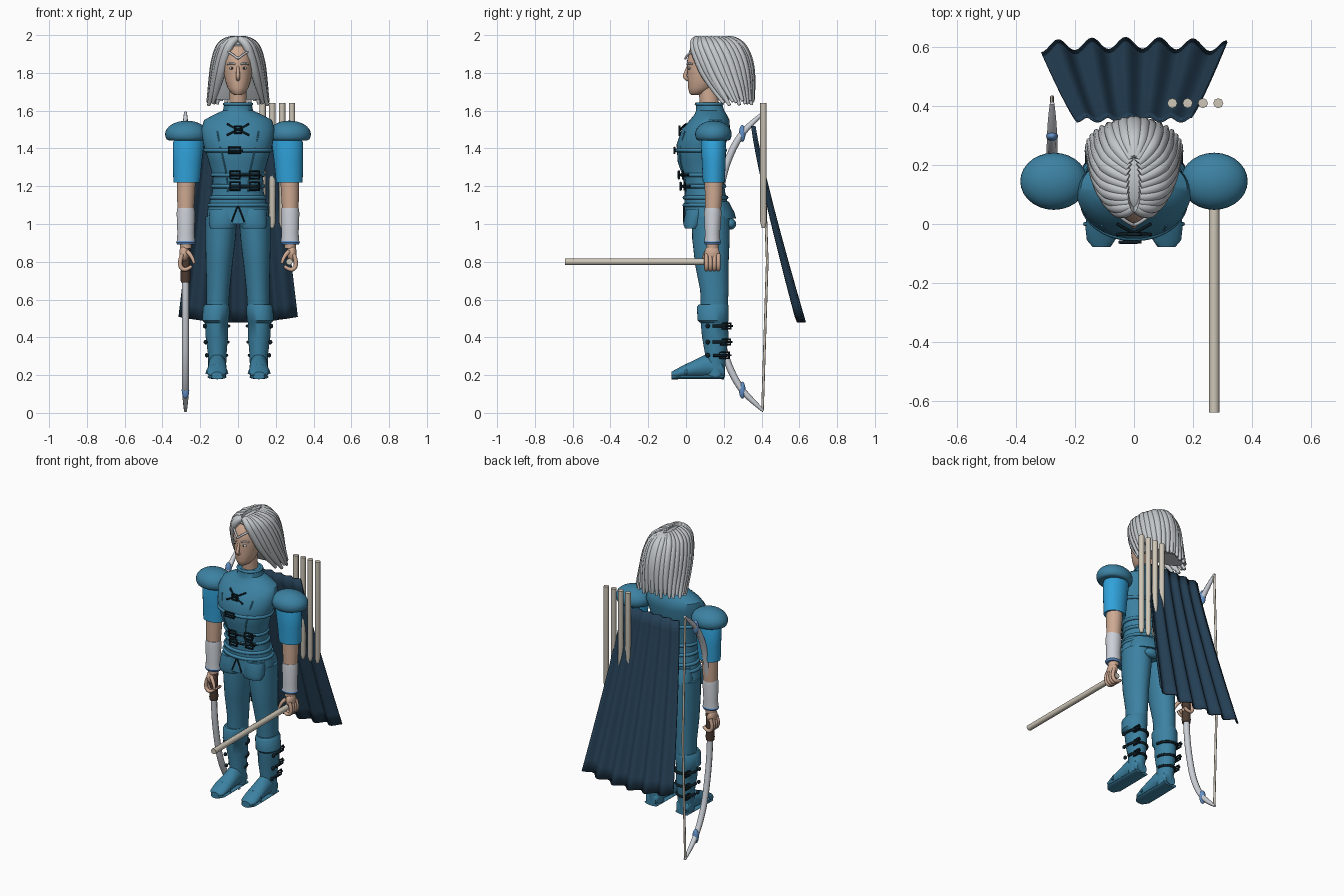
import bpy, bmesh, math
from math import sin, cos, pi
from mathutils import Vector

default_cube = bpy.data.objects.get("Cube")
if default_cube:
    bpy.data.objects.remove(default_cube, do_unlink=True)


def material(name, *rgb):
    mat = bpy.data.materials.new(name)
    mat.use_nodes = True
    mat.diffuse_color = (*rgb, 1)
    mat.node_tree.nodes["Principled BSDF"].inputs["Base Color"].default_value = (*rgb, 1)
    return mat


TEAL = material("teal cloth", .045, .22, .36)
AZURE = material("azure sleeve", .03, .36, .7)
SKIN = material("skin", .62, .4, .29)
HAIR = material("silver hair", .55, .58, .6)
PALE = material("pale metal", .6, .63, .68)
BONE = material("bone wood", .62, .57, .48)
NAVY = material("navy cape", .018, .05, .09)
BLACK = material("dark buckle", .005, .014, .02)
GEM = material("blue gem", .12, .28, .58)
BROWN = material("brown leather", .075, .045, .032)
SIDES = (("left", 1), ("right", -1))


def finish(name, bm, mat, angle=40):
    bmesh.ops.recalc_face_normals(bm, faces=bm.faces)
    mesh = bpy.data.meshes.new(name)
    bm.to_mesh(mesh)
    bm.free()
    mesh.materials.append(mat)
    mesh.shade_smooth()
    mesh.set_sharp_from_angle(angle=math.radians(angle))
    obj = bpy.data.objects.new(name, mesh)
    bpy.context.collection.objects.link(obj)
    return obj


def loft(name, rings, mat, s=1, n=28, flat=False):
    """Skin elliptical rings (x, y, z, rx, r2); flat stands the rings in the xz plane."""
    bm = bmesh.new()
    loops = []
    for x, y, z, rx, r2 in rings:
        loop = []
        for i in range(n):
            a = 2 * pi * i / n
            dx, d = rx * cos(a), r2 * sin(a)
            loop.append(bm.verts.new((s * (x + dx), y + (0 if flat else d), z + (d if flat else 0))))
        loops.append(loop)
    for lo, hi in zip(loops, loops[1:]):
        for i in range(n):
            bm.faces.new((lo[i], lo[(i + 1) % n], hi[(i + 1) % n], hi[i]))
    bm.faces.new(loops[0])
    bm.faces.new(loops[-1])
    return finish(name, bm, mat)


def ball(name, centre, size, mat, floor=-1):
    bm = bmesh.new()
    bmesh.ops.create_uvsphere(bm, u_segments=28, v_segments=16, radius=1)
    for v in bm.verts:
        v.co.z = max(v.co.z, floor)
        v.co = Vector(c + p * r for c, p, r in zip(centre, v.co, size))
    return finish(name, bm, mat)


def tube(name, points, radius, mat, radii=None, closed=False, smooth=True):
    curve = bpy.data.curves.new(name, "CURVE")
    curve.dimensions = "3D"
    curve.bevel_depth, curve.bevel_resolution = radius, 2
    curve.use_fill_caps, curve.resolution_u = True, 6
    spline = curve.splines.new("NURBS" if smooth else "POLY")
    spline.points.add(len(points) - 1)
    for i, (point, p) in enumerate(zip(spline.points, points)):
        point.co = (*p, 1)
        point.radius = radii[i] if radii else 1
    spline.use_cyclic_u, spline.use_endpoint_u = closed, True
    spline.order_u = 3
    temp = bpy.data.objects.new(name, curve)
    bm = bmesh.new()
    bm.from_mesh(bpy.data.meshes.new_from_object(temp))
    bpy.data.objects.remove(temp)
    return finish(name, bm, mat, 50)


def buckle(name, centre, w, h, sideways=False):
    """Square frame with a prong, facing front or sideways."""
    c = Vector(centre)
    across = Vector((0, 1, 0)) if sideways else Vector((1, 0, 0))
    up = Vector((0, 0, 1))
    corners = [c + across * w * i + up * h * j for i, j in ((-1, -1), (1, -1), (1, 1), (-1, 1))]
    tube(name, corners, .006, BLACK, closed=True, smooth=False)
    tube(name + "_prong", [c - across * w, c + across * w * 1.5], .005, BLACK, smooth=False)


# Tunic
TORSO = [(1.0, .115, .168, .125), (1.08, .11, .16, .118), (1.17, .10, .136, .107),
         (1.25, .09, .133, .107), (1.33, .078, .155, .122), (1.42, .08, .183, .13),
         (1.5, .105, .195, .128), (1.55, .125, .18, .105), (1.58, .13, .125, .085),
         (1.6, .128, .08, .075), (1.64, .122, .072, .068)]
loft("tunic", [(0, yc, z, rx, ry) for z, yc, rx, ry in TORSO], TEAL, n=40)


def on_torso(z, a, out=0):
    """Point on the tunic; a = 0 is the front."""
    for lo, hi in zip(TORSO, TORSO[1:]):
        if lo[0] <= z <= hi[0]:
            t = (z - lo[0]) / (hi[0] - lo[0])
            yc, rx, ry = (p + (q - p) * t for p, q in zip(lo[1:], hi[1:]))
            return Vector(((rx + out) * sin(a), yc - (ry + out) * cos(a), z))


for i, z in enumerate((1.1, 1.14, 1.2, 1.26, 1.39)):
    tube(f"belt_{i}", [on_torso(z, 2 * pi * k / 32) for k in range(32)], .011, TEAL, closed=True)
tube("collar_rim", [on_torso(1.635, 2 * pi * k / 24) for k in range(24)], .008, TEAL, closed=True)
# Front hem flaps, bust seam, buckles and clasp
for side, s in SIDES:
    tube(side + "_hem_edge", [on_torso(1.1, 0, .005), on_torso(1.01, s * .2, .006)], .004, BLACK)
    loft(side + "_hem_flap", [(.085, .03, .975, .06, .035), (.08, .04, 1.0, .075, .055),
                              (.07, .06, 1.08, .08, .06)], TEAL, s)
    tube(side + "_chest_seam", [on_torso(1.17 + .08 * k, s * (.4 + .05 * k), .001) for k in range(5)], .004, TEAL)
    buckle(side + "_belt_buckle_high", on_torso(1.26, .25 + s * .35, .018), .025, .02)
    buckle(side + "_belt_buckle_low", on_torso(1.2, .25 + s * .35, .018), .025, .02)
    for j in (-1, 1):
        tube(f"{side}_clasp_arm_{j}", [on_torso(1.5, 0, .008), on_torso(1.5 + j * .015, s * .15, .008),
                                       on_torso(1.5 + j * .03, s * .3, .008)], .005, BLACK)
for i, z in enumerate((1.2, 1.26)):
    tube(f"belt_strap_{i}", [on_torso(z, -.3 + .1 * k, .012) for k in range(13)], .007, BLACK)
buckle("chest_buckle", on_torso(1.39, -.1, .014), .03, .015)
buckle("collar_clasp", on_torso(1.5, 0, .012), .018, .018)
loft("back_skirt", [(0, .17, 1.03, .155, .095), (0, .165, 1.06, .155, .092), (0, .15, 1.12, .14, .075)], TEAL)
ball("belt_pouch", (.06, .235, 1.0), (.05, .03, .03), TEAL)

# Legs and boots
for side, s in SIDES:
    loft(side + "_trouser", [(.088, .13, 1.04, .084, .10), (.093, .132, .92, .08, .099),
                             (.1, .137, .78, .07, .088), (.105, .15, .65, .061, .075),
                             (.11, .15, .52, .058, .07)], TEAL, s)
    loft(side + "_boot", [(.112, .145, .575, .062, .078), (.115, .142, .56, .07, .084),
                          (.118, .143, .49, .072, .082), (.114, .15, .475, .061, .072),
                          (.112, .155, .4, .059, .07), (.11, .157, .31, .049, .056),
                          (.11, .155, .24, .047, .052), (.11, .155, .19, .047, .05)], TEAL, s)
    loft(side + "_foot", [(.11, .205, .215, .035, .03), (.11, .19, .23, .046, .045),
                          (.11, .11, .25, .048, .062), (.11, .05, .235, .05, .047),
                          (.112, -.01, .22, .053, .034), (.112, -.055, .207, .048, .023),
                          (.112, -.078, .203, .028, .014)], TEAL, s, flat=True)
    loft(side + "_sole", [(.11, -.078, .19, .03, .012), (.111, -.05, .19, .05, .012),
                          (.111, .05, .19, .05, .011), (.11, .2, .19, .047, .012)], TEAL, s, flat=True)
    tube(side + "_toe_strap", [(s * (.112 + .055 * cos(k * pi / 8)), .0, .205 + .05 * sin(k * pi / 8))
                               for k in range(9)], .006, TEAL)
    for i, (z, r) in enumerate(((.46, .064), (.375, .06), (.305, .053))):
        arc = [(s * (.112 + r * cos(a)), .155 + (r + .01) * sin(a), z)
               for a in (-.2 + k * .28 for k in range(13))]
        tube(f"{side}_boot_strap_{i}", arc, .008, BLACK)
        buckle(f"{side}_boot_buckle_{i}", (s * (.112 + r * .75), .155 + r * .9, z), .025, .015, True)
        ball(f"{side}_boot_stud_{i}", (s * (.112 + r), .115, z), (.01, .012, .012), BLACK)

# Arms, shoulder domes, bracers and hands
for side, s in SIDES:
    ball(side + "_shoulder_dome", (s * .272, .145, 1.475), (.114, .097, .072), TEAL, floor=-.45)
    loft(side + "_sleeve", [(.25, .145, 1.48, .07, .06), (.262, .145, 1.43, .083, .067),
                            (.268, .147, 1.33, .077, .063), (.272, .147, 1.22, .07, .058),
                            (.272, .147, 1.225, .055, .05)], AZURE, s)
    loft(side + "_forearm", [(.273, .147, 1.26, .05, .05), (.276, .146, 1.15, .047, .046),
                             (.277, .143, 1.05, .042, .04), (.276, .14, .87, .03, .032)], SKIN, s)
    loft(side + "_bracer", [(.276, .142, 1.085, .045, .043), (.276, .142, 1.06, .049, .046),
                            (.276, .14, .95, .045, .04), (.276, .14, .9, .049, .042)], PALE, s)
    loft(side + "_bracer_rim", [(.276, .14, .892, .046, .04), (.276, .14, .903, .052, .045),
                                (.276, .14, .912, .046, .04)], GEM, s)
    ball(side + "_palm", (s * .285, .138, .845), (.026, .04, .045), SKIN)
    for i in range(4):
        y = .108 + .021 * i
        tube(f"{side}_finger_{i}", [(s * x, y, z) for x, z in
             ((.295, .84), (.31, .8), (.3, .762), (.27, .757), (.245, .778))], .0115, SKIN, (1, 1, 1, 1, .7))
    tube(side + "_thumb", [(s * .27, .11, .855), (s * .24, .095, .83), (s * .232, .09, .79)], .012, SKIN, (1, 1, .6))

# Staff and arrows
tube("staff", [(.272, .17, .8), (.272, -.64, .8)], .018, BONE, smooth=False)
for i in range(4):
    x = .13 + .052 * i
    tube(f"arrow_{i}", [(x, .41, 1.64), (x, .41, 1.01), (x, .41, .98)], .017, BONE, (1, 1, .55), smooth=False)

# Bow
BOW_X, MID = -.278, .8
for part, s in (("upper", 1), ("lower", -1)):
    path = [(BOW_X, y, MID + s * h) for y, h in
            ((.148, .05), (.152, .2), (.18, .38), (.215, .53), (.285, .67), (.36, .745), (.41, .79))]
    tube(f"bow_{part}_limb", path, .019, PALE, (1, 1, 1, 1, .95, .75, .4))
    ball(f"bow_{part}_gem", (BOW_X, .298, MID + s * .68), (.02, .017, .045), GEM)
loft("bow_grip", [(BOW_X, .148, z, r, r) for z, r in ((.69, .024), (.71, .027), (.78, .024), (.86, .027), (.88, .022))], BROWN)
tube("bow_string", [(BOW_X, .405, 1.58), (BOW_X, .43, MID), (BOW_X, .405, .015)], .007, BONE, smooth=False)

# Pleated cape
bm = bmesh.new()
COLS, ROWS = 66, 14
grid = []
for j in range(ROWS + 1):
    v = j / ROWS
    row = []
    for i in range(COLS + 1):
        u = i / COLS * 2 - 1
        fold = .02 * (.4 + .6 * v) * cos((u + 1) * pi * 5.5)
        row.append(bm.verts.new((u * (.195 + .12 * v), .36 + .255 * v ** 1.15 - fold - .012 * v * u * u,
                                 1.52 - 1.04 * v + .03 * v * u * u)))
    grid.append(row)
for a, b in zip(grid, grid[1:]):
    for i in range(COLS):
        bm.faces.new((a[i], a[i + 1], b[i + 1], b[i]))
solid = finish("cape", bm, NAVY).modifiers.new("thickness", "SOLIDIFY")
solid.thickness = .008

# Head and face
loft("neck", [(0, .128, 1.58, .05, .052), (0, .122, 1.66, .045, .05), (0, .115, 1.74, .046, .055)], SKIN)
loft("head", [(0, .05, 1.683, .018, .022), (0, .062, 1.693, .036, .044), (0, .08, 1.72, .055, .069),
              (0, .095, 1.76, .068, .086), (0, .102, 1.8, .076, .095), (0, .108, 1.86, .08, .103),
              (0, .118, 1.92, .073, .1), (0, .13, 1.965, .045, .06)], SKIN)
tube("nose", [(0, .012, 1.835), (0, -.002, 1.8), (0, -.008, 1.775), (0, .012, 1.765)], .012, SKIN, (.6, .8, 1, .8))
for i, z in enumerate((1.739, 1.73)):
    tube(f"lip_{i}", [(-.024, .026, z), (0, .008, z), (.024, .026, z)], .007, SKIN, (.4, 1, .4))
for side, s in SIDES:
    ball(side + "_eye", (s * .032, .019, 1.825), (.015, .008, .007), PALE)
    ball(side + "_iris", (s * .032, .012, 1.825), (.005, .003, .006), BROWN)
    tube(side + "_eyebrow", [(s * .014, .007, 1.845), (s * .035, .013, 1.855), (s * .056, .035, 1.846)], .005, HAIR)
    ball(side + "_ear", (s * .085, .145, 1.8), (.014, .022, .035), SKIN)
    tube(side + "_circlet", [(0, -.004, 1.875), (s * .035, .01, 1.905), (s * .085, .07, 1.925), (s * .118, .14, 1.93)], .006, PALE)

# Hair: inner mass with overlapping locks falling from the parting
loft("hair_mass", [(0, .275, 1.66, .135, .07), (0, .255, 1.72, .132, .092), (0, .23, 1.8, .122, .105),
                   (0, .195, 1.88, .115, .125), (0, .16, 1.95, .092, .118), (0, .15, 1.98, .05, .07)], HAIR)
LEVELS = [(1.98, .02, .14, .09), (1.965, .085, .15, .13), (1.88, .12, .18, .15),
          (1.76, .135, .21, .138), (1.64, .16, .255, .1)]
LOCKS = 13
for side, s in SIDES:
    for k in range(LOCKS):
        t = k / (LOCKS - 1)
        path = []
        for level, (z, rx, yc, ry) in enumerate(LEVELS):
            a = .3 + (pi - .35) * t + .17 * level * (1 - t)
            path.append((s * rx * sin(a), yc - ry * cos(a), z + .012 * sin(k * 2.3) * level / 4))
        tube(f"{side}_hair_lock_{k}", path, .024, HAIR, (.7, 1, 1.05, 1, .35))
